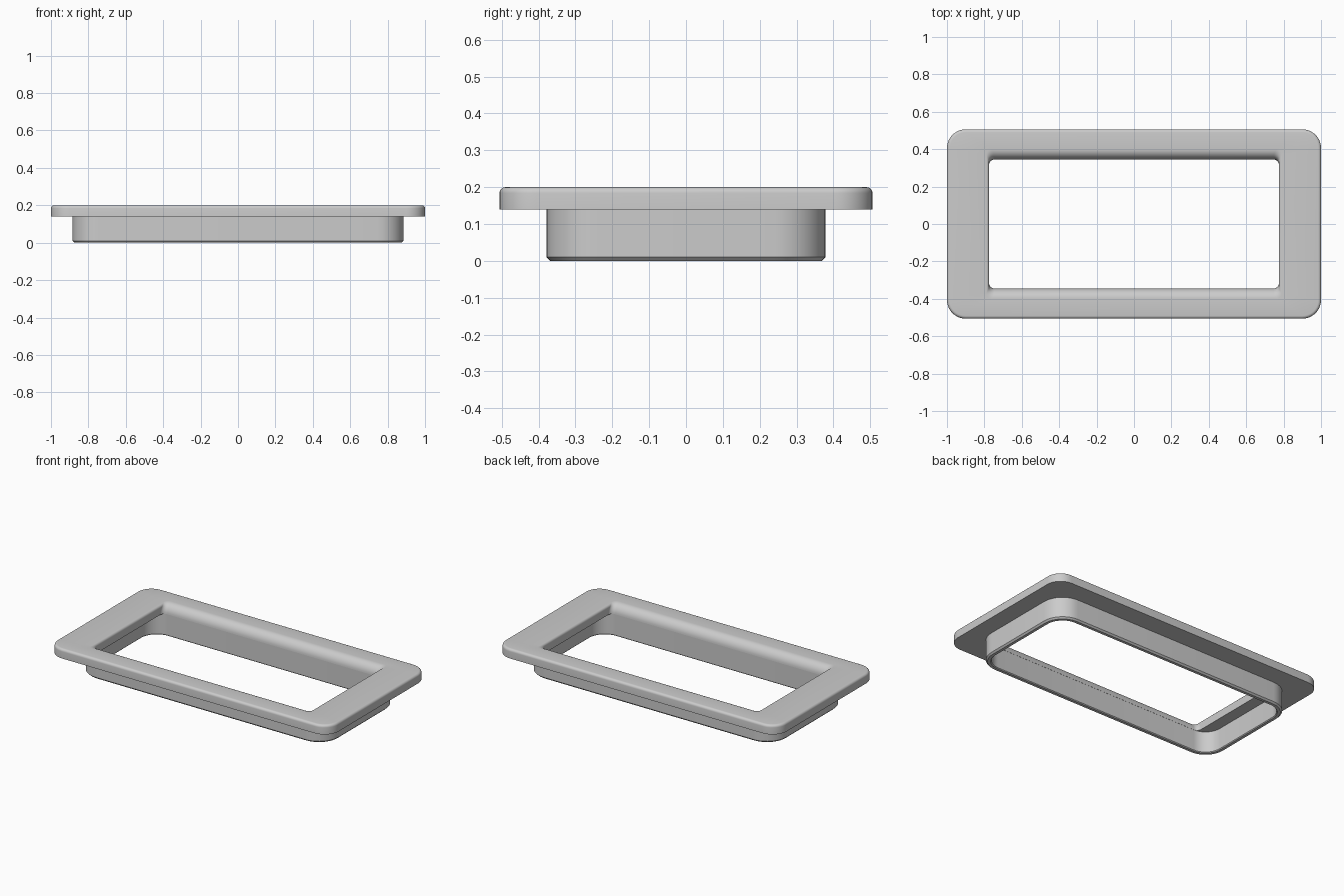
import bpy, bmesh
from math import sin, cos, pi, radians, sqrt

cube = bpy.data.objects.get("Cube")
if cube:
    bpy.data.objects.remove(cube, do_unlink=True)

grey = bpy.data.materials.new("light grey")
grey.use_nodes = True
colour = (0.6, 0.6, 0.6, 1)
grey.diffuse_color = colour
grey.node_tree.nodes["Principled BSDF"].inputs["Base Color"].default_value = colour

CORNER_STEPS = 10


def ring(hx, hy, r, z):
    """Rounded rectangle with half sizes hx, hy and corner radius r."""
    pts = []
    for q, (sx, sy) in enumerate([(1, 1), (-1, 1), (-1, -1), (1, -1)]):
        for i in range(CORNER_STEPS + 1):
            a = (q + i / CORNER_STEPS) * pi / 2
            pts.append((sx * (hx - r) + r * cos(a), sy * (hy - r) + r * sin(a), z))
    return pts


def loft(name, rings, closed):
    """Skin a list of rings; closed joins the last ring to the first."""
    bm = bmesh.new()
    loops = [[bm.verts.new(p) for p in pts] for pts in rings]
    pairs = list(zip(loops, loops[1:]))
    if closed:
        pairs.append((loops[-1], loops[0]))
    for a, b in pairs:
        for i in range(len(a)):
            j = (i + 1) % len(a)
            bm.faces.new((a[i], a[j], b[j], b[i]))
    mesh = bpy.data.meshes.new(name)
    bm.to_mesh(mesh)
    bm.free()
    mesh.materials.append(grey)
    obj = bpy.data.objects.new(name, mesh)
    bpy.context.collection.objects.link(obj)
    bpy.ops.object.select_all(action='DESELECT')
    obj.select_set(True)
    bpy.context.view_layer.objects.active = obj
    bpy.ops.object.shade_smooth_by_angle(angle=radians(30))


TOP, UNDER = 0.2, 0.14

# Flange: straight rim, rounded top edge, then the opening, whose long
# sides roll over in a wide curve and whose short sides have a small one
edge = 0.016
flange = [ring(1, 0.506, 0.1, UNDER)]
for i in range(6):
    a = i / 5 * pi / 2
    inset = edge * (1 - cos(a))
    flange.append(ring(1 - inset, 0.506 - inset, 0.1 - inset, TOP - edge + edge * sin(a)))
roll, small, depth = 0.055, 0.015, TOP - UNDER
for i in range(11):
    a = i / 10 * pi / 2
    z = TOP - depth * (1 - cos(a))
    rise = max(0, 1 - (TOP - z) / small)
    hx = 0.775 + small * (1 - sqrt(1 - rise * rise))
    flange.append(ring(hx, 0.345 + roll * (1 - sin(a)), 0.03, z))
loft("flange", flange, True)

# Collar: thin rounded wall under the flange with a chamfered lower rim
wall, chamfer = 0.033, 0.01
collar = []
for inset, z in [(0, UNDER), (0, chamfer), (chamfer, 0),
                 (wall - 0.005, 0), (wall, 0.005), (wall, UNDER)]:
    collar.append(ring(0.885 - inset, 0.379 - inset, 0.14 - inset, z))
collar.reverse()
loft("collar", collar[::-1], False)
